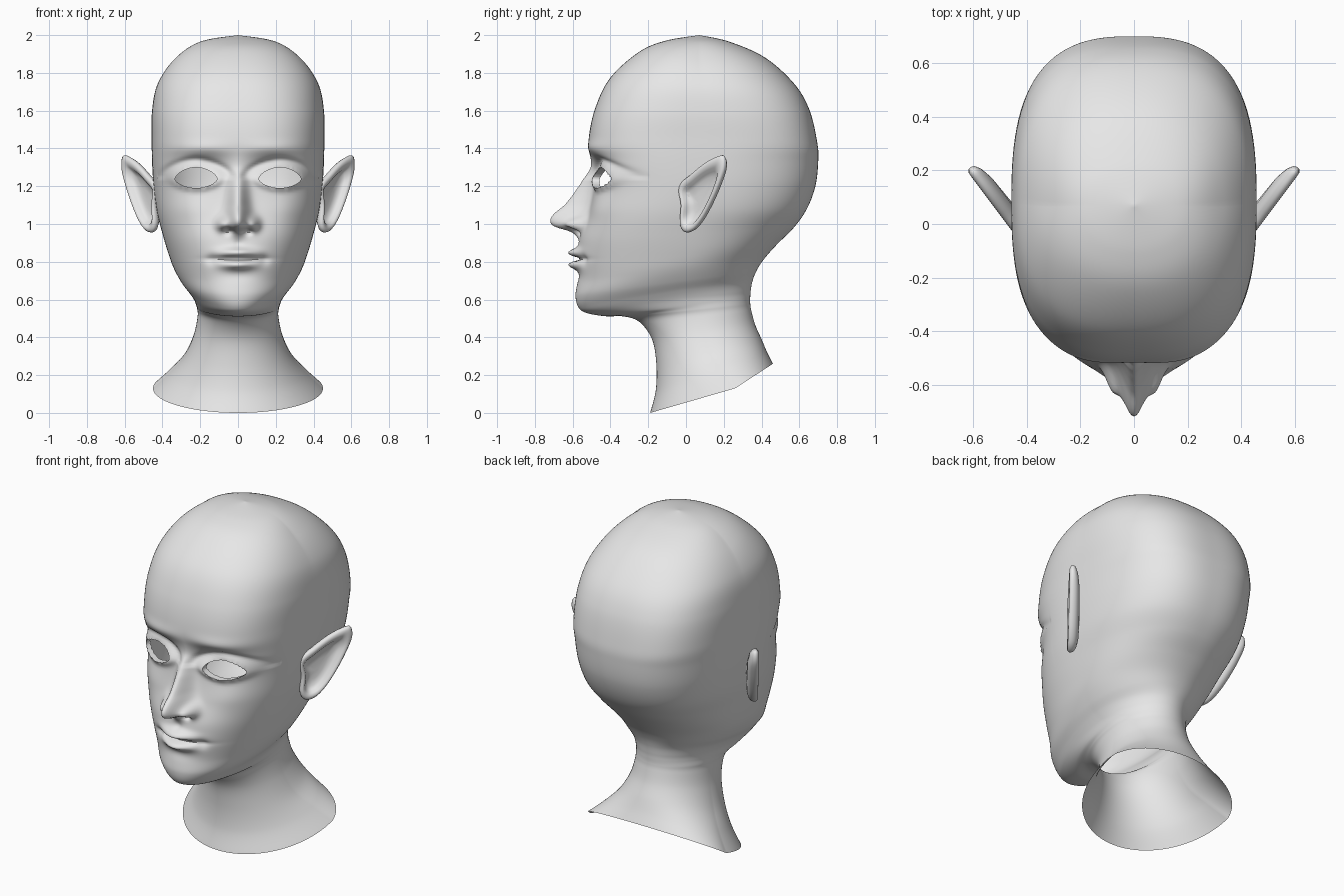
import bpy, bmesh
from math import sin, cos, pi, exp, radians
from mathutils import Vector

if "Cube" in bpy.data.objects:
    bpy.data.objects.remove(bpy.data.objects["Cube"])

# One plain clay colour
clay = bpy.data.materials.new("clay_grey")
clay.use_nodes = True
clay.diffuse_color = (0.8, 0.8, 0.8, 1)
clay.node_tree.nodes["Principled BSDF"].inputs["Base Color"].default_value = (0.8, 0.8, 0.8, 1)


def spline(points, s, closed=False):
    """Smooth curve through the points; s counts points along it."""
    count = len(points)
    k = int(s) if closed else min(int(s), count - 2)
    t = s - k

    def pick(i):
        return points[i % count] if closed else points[max(0, min(count - 1, i))]

    a, b, c, d = pick(k - 1), pick(k), pick(k + 1), pick(k + 2)
    return [q + 0.5 * t * (r - p + t * (2 * p - 5 * q + 4 * r - u + t * (3 * (q - r) + u - p)))
            for p, q, r, u in zip(a, b, c, d)]


def bump(x, z, cx, cz, sx, sz):
    return exp(-((x - cx) / sx) ** 2 - ((z - cz) / sz) ** 2)


def finish(bm, name):
    """Turn a half model into a mirrored, smooth object."""
    mesh = bpy.data.meshes.new(name)
    bm.to_mesh(mesh)
    bm.free()
    mesh.materials.append(clay)
    obj = bpy.data.objects.new(name, mesh)
    bpy.context.collection.objects.link(obj)
    mirror = obj.modifiers.new("mirror", 'MIRROR')
    mirror.use_clip = True
    mirror.merge_threshold = 0.0005
    bpy.ops.object.select_all(action='DESELECT')
    obj.select_set(True)
    bpy.context.view_layer.objects.active = obj
    bpy.ops.object.shade_smooth_by_angle(angle=radians(70))
    return obj


# Outlines from crown to neck rim: front (y, z), side (x, y, z, squareness), back (y, z)
FRONT = [(.07, 2), (-.11, 1.97), (-.25, 1.91), (-.4, 1.775), (-.48, 1.615), (-.515, 1.45),
         (-.505, 1.33), (-.49, 1.2), (-.52, 1.05), (-.565, .92), (-.575, .8), (-.575, .7),
         (-.585, .62), (-.57, .56), (-.53, .53), (-.43, .512), (-.325, .51), (-.245, .48),
         (-.18, .39), (-.157, .26), (-.16, .12), (-.19, 0)]
SIDE = [(0, .07, 2, 2), (.2, .07, 1.965, 2.2), (.335, .07, 1.87, 2.3), (.425, .08, 1.74, 2.5),
        (.455, .08, 1.6, 2.7), (.457, .08, 1.45, 2.8), (.455, .06, 1.33, 2.7),
        (.447, .05, 1.2, 2.6), (.43, .03, 1.07, 2.5), (.4, 0, .95, 2.3), (.37, 0, .85, 2.2),
        (.34, -.02, .77, 2.1), (.3, -.03, .7, 2.1), (.26, -.02, .65, 2), (.235, 0, .61, 2),
        (.222, .03, .575, 2), (.216, .06, .55, 2), (.214, .08, .51, 2), (.235, .1, .41, 2),
        (.285, .14, .3, 2), (.36, .2, .215, 2), (.45, .26, .13, 2)]
BACK = [(.07, 2), (.23, 1.965), (.42, 1.88), (.575, 1.74), (.655, 1.6), (.695, 1.43),
        (.7, 1.33), (.685, 1.2), (.64, 1.08), (.57, .98), (.48, .89), (.41, .81),
        (.37, .745), (.35, .69), (.342, .64), (.34, .61), (.34, .58), (.345, .545),
        (.365, .47), (.4, .39), (.43, .32), (.46, .26)]

# Nose ridge: height level, projection, half width
NOSE = [(1.36, 0, .07), (1.3, .01, .05), (1.245, .05, .046), (1.19, .085, .046),
        (1.1, .135, .05), (1.045, .185, .056), (1.01, .185, .06), (.985, .15, .06),
        (.96, .06, .05), (.935, .02, .04), (.9, 0, .03)]

EYE_X, EYE_Z = .222, 1.238


def eye_distance(x, z):
    """One on the edge of the almond eye opening, less inside it."""
    u = abs(x - EYE_X) / .112
    v = (z - EYE_Z) / (.062 if z > EYE_Z else .048)
    return (u ** 1.7 + abs(v) ** 1.7) ** (1 / 1.7)


def nose(x, z):
    for k in range(len(NOSE) - 1):
        top, low = NOSE[k][0], NOSE[k + 1][0]
        if low <= z < top:
            _, height, width = spline(NOSE, k + (top - z) / (top - low))
            return max(height, 0) * exp(-abs(x / width) ** 2)
    return 0


def face_relief(x, z):
    """How far the features stand out from the plain head."""
    out = nose(x, z)
    # nostril wings and openings
    out += .065 * bump(x, z, .083, 1.0, .032, .036)
    out -= .05 * bump(x, z, .05, .962, .022, .014)
    # brow, eye socket and eyelids
    out += .012 * bump(x, z, .2, 1.4, .15, .035)
    out -= .045 * bump(x, z, .18, 1.3, .13, .06)
    e = eye_distance(x, z)
    out += .022 * exp(-((e - 1) / .35) ** 2)
    if z > EYE_Z:
        out -= .012 * exp(-((e - 1.7) / .22) ** 2)
    # cheekbone
    out += .012 * bump(x, z, .27, 1.08, .1, .08)
    # lips, mouth line and the hollow under the lips
    out += .052 * bump(x, z, 0, .848, .095, .024)
    out += .048 * bump(x, z, 0, .784, .085, .024)
    out -= .035 * bump(x, z, 0, .815, .12, .011)
    out -= .012 * bump(x, z, .14, .81, .03, .03)
    out -= .008 * bump(x, z, 0, .725, .1, .03)
    out -= .006 * bump(x, z, 0, .9, .02, .03)
    return out


# Head and neck: rings lofted down the outlines
ROWS, FRONT_COLS, BACK_COLS = 11, 84, 32
angles = [pi / 2 * j / FRONT_COLS for j in range(FRONT_COLS)]
angles += [pi / 2 + pi / 2 * j / BACK_COLS for j in range(BACK_COLS + 1)]
bm = bmesh.new()
rings = []
for i in range((len(SIDE) - 1) * ROWS + 1):
    s = i / ROWS
    yf, zf = spline(FRONT, s)
    w, ys, zs, n = spline(SIDE, s)
    yb, zb = spline(BACK, s)
    ring = []
    for a in angles:
        sa, ca = sin(a), cos(a)
        r = (abs(sa) ** n + abs(ca) ** n) ** (-1 / n)
        x, c = w * r * sa, r * abs(ca)
        ye, ze = (yf, zf) if ca > 0 else (yb, zb)
        y, z = ys + (ye - ys) * c, zs + (ze - zs) * c
        if a in (angles[0], angles[-1]):
            x = 0
        if y < -.2 and .56 < z < 1.6:
            y -= face_relief(x, z)
        ring.append(bm.verts.new((x, y, z)))
    rings.append(ring)
for upper, lower in zip(rings, rings[1:]):
    for j in range(len(angles) - 1):
        bm.faces.new((upper[j], lower[j], lower[j + 1], upper[j + 1]))
bmesh.ops.remove_doubles(bm, verts=bm.verts[:], dist=0.0001)


# Eye openings: cut the almond, fit its border and turn the lid inwards
def in_eye(face):
    p = face.calc_center_median()
    return p.y < -.2 and eye_distance(p.x, p.z) < 1


bmesh.ops.delete(bm, geom=[f for f in bm.faces if in_eye(f)], context='FACES')
lid = [e for e in bm.edges if e.is_boundary and all(
    v.co.y < -.2 and eye_distance(v.co.x, v.co.z) < 1.5 for v in e.verts)]
for v in {v for e in lid for v in e.verts}:
    d = eye_distance(v.co.x, v.co.z)
    v.co.x = EYE_X + (v.co.x - EYE_X) / d
    v.co.z = EYE_Z + (v.co.z - EYE_Z) / d
inner = bmesh.ops.extrude_edge_only(bm, edges=lid)["geom"]
for v in inner:
    if isinstance(v, bmesh.types.BMVert):
        v.co.y += .04
finish(bm, "head_and_neck")

# Pointed ears: outline (y, z) shrunk towards the bowl, with rim relief
EAR = [(-.035, 1.2), (.03, 1.265), (.1, 1.322), (.16, 1.355), (.2, 1.36), (.208, 1.3),
       (.175, 1.2), (.13, 1.1), (.085, 1.02), (.04, .968), (-.005, .957), (-.03, 1),
       (-.025, 1.1)]
RELIEF = [(.04, -.03), (.3, -.03), (.55, -.024), (.66, -.012), (.74, .006), (.84, .014),
          (.93, .013), (.99, .005), (1, -.006), (.97, -.02), (.85, -.034), (.6, -.045), (.04, -.05)]
BOWL = Vector((.05, 1.11))
OUT = Vector((.8, -.6, 0))
STEPS = 6
bm = bmesh.new()
loops = []
for scale, offset in RELIEF:
    loop = []
    for k in range(len(EAR) * STEPS):
        edge = Vector(spline(EAR, k / STEPS, closed=True))
        y, z = BOWL + (edge - BOWL) * scale
        loop.append(bm.verts.new(Vector((.458 + .75 * y, y, z)) + OUT * offset))
    loops.append(loop)
for one, two in zip(loops, loops[1:]):
    for k in range(len(one)):
        m = (k + 1) % len(one)
        bm.faces.new((one[k], one[m], two[m], two[k]))
bm.faces.new(loops[0])
bm.faces.new(loops[-1])
bmesh.ops.recalc_face_normals(bm, faces=bm.faces[:])
finish(bm, "ears")
